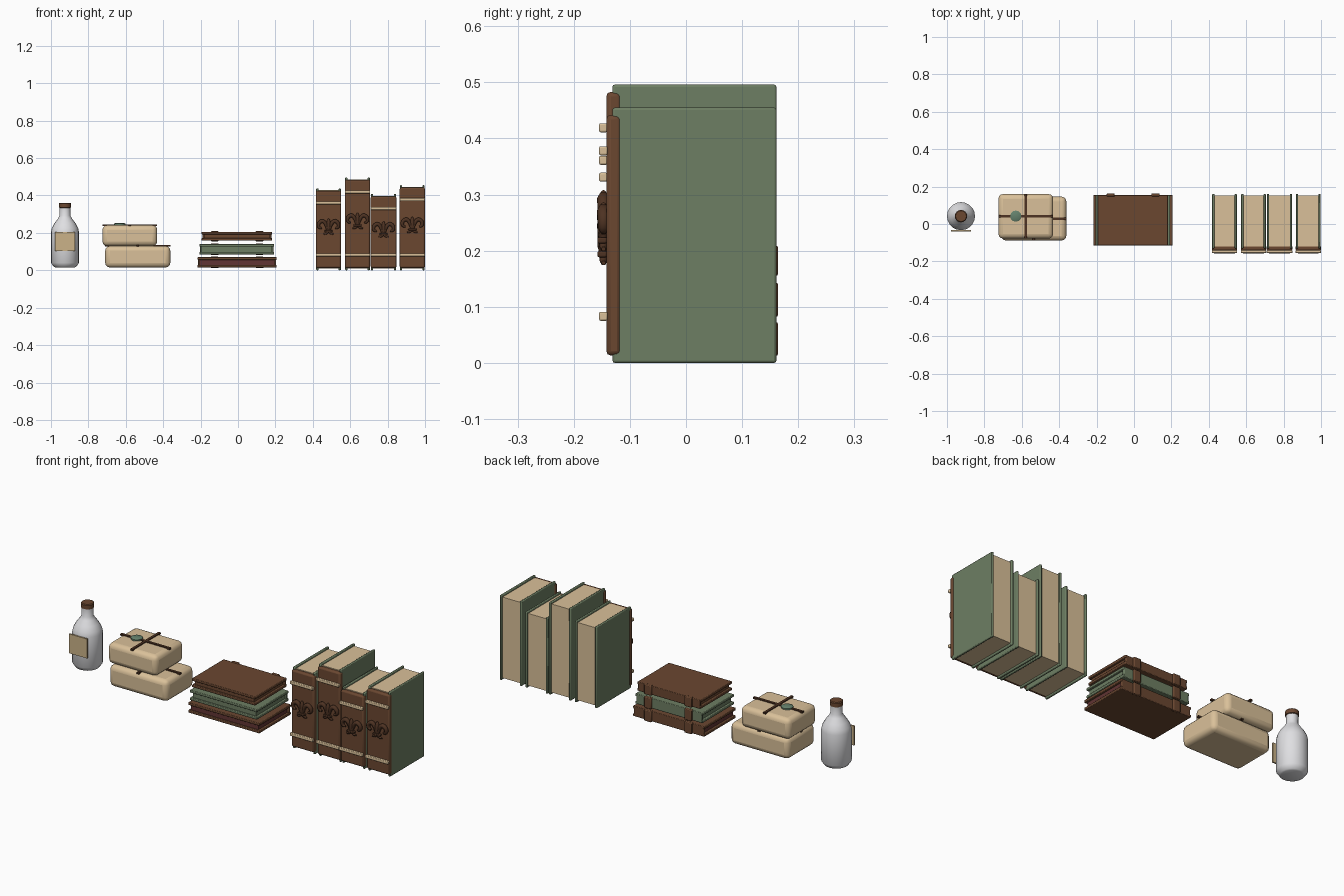
import bpy, bmesh, math
from mathutils import Vector

if "Cube" in bpy.data.objects:
    bpy.data.objects.remove(bpy.data.objects["Cube"])


def mat(name, r, g, b):
    m = bpy.data.materials.new(name)
    m.diffuse_color = (r, g, b, 1)
    m.use_nodes = True
    m.node_tree.nodes["Principled BSDF"].inputs["Base Color"].default_value = m.diffuse_color
    return m


GREEN = mat("sage green cloth", .155, .21, .125)
BROWN = mat("brown leather", .145, .063, .03)
CREAM = mat("cream paper", .70, .53, .32)
DARK = mat("dark brown", .075, .032, .016)
WHITE = mat("pale glass", .74, .74, .76)
TAN = mat("tan label", .60, .45, .25)
WINE = mat("wine red", .12, .035, .033)
SEAL = mat("seal green", .13, .22, .15)


def finish(ob, m, bevel=0, seg=2, angle=40):
    ob.data.materials.append(m)
    bpy.context.collection.objects.link(ob)
    if bevel:
        b = ob.modifiers.new("bevel", "BEVEL")
        b.width, b.segments = bevel, seg
    bpy.ops.object.select_all(action='DESELECT')
    ob.select_set(True)
    bpy.context.view_layer.objects.active = ob
    bpy.ops.object.shade_smooth_by_angle(angle=math.radians(angle))
    return ob


def box(name, x, y, z, m, bevel=0, seg=2):
    """Box from three (min, max) ranges."""
    bm = bmesh.new()
    bmesh.ops.create_cube(bm, size=1)
    for v in bm.verts:
        v.co = Vector([(r[0] + r[1]) / 2 + c * (r[1] - r[0]) for r, c in zip((x, y, z), v.co)])
    me = bpy.data.meshes.new(name)
    bm.to_mesh(me)
    bm.free()
    return finish(bpy.data.objects.new(name, me), m, bevel, seg)


def lathe(name, profile, loc, m, n=20):
    """Turn an (r, z) profile around z."""
    bm = bmesh.new()
    rings = [[bm.verts.new((r * math.cos(math.tau * i / n), r * math.sin(math.tau * i / n), z))
              for i in range(n)] for r, z in profile]
    for a, b in zip(rings, rings[1:]):
        for i in range(n):
            j = (i + 1) % n
            bm.faces.new((a[i], a[j], b[j], b[i]))
    bm.faces.new(rings[0][::-1])
    bm.faces.new(rings[-1])
    me = bpy.data.meshes.new(name)
    bm.to_mesh(me)
    bm.free()
    ob = bpy.data.objects.new(name, me)
    ob.location = loc
    return finish(ob, m)


def ball(name, loc, size, m):
    bm = bmesh.new()
    bmesh.ops.create_uvsphere(bm, u_segments=12, v_segments=8, radius=1)
    for v in bm.verts:
        v.co = Vector([l + c * s for l, c, s in zip(loc, v.co, size)])
    me = bpy.data.meshes.new(name)
    bm.to_mesh(me)
    bm.free()
    return finish(bpy.data.objects.new(name, me), m)


def tube(name, pts, radii, m):
    """Tapered smooth tube through points."""
    cu = bpy.data.curves.new(name, 'CURVE')
    cu.dimensions = '3D'
    cu.bevel_depth, cu.bevel_resolution, cu.resolution_u = 1, 1, 4
    cu.use_fill_caps = True
    s = cu.splines.new('NURBS')
    s.points.add(len(pts) - 1)
    for p, co, r in zip(s.points, pts, radii):
        p.co, p.radius = (*co, 1), r
    s.use_endpoint_u, s.order_u = True, 3
    ob = bpy.data.objects.new(name, cu)
    cu.materials.append(m)
    bpy.context.collection.objects.link(ob)


# Bottle with stopper and flat label
lathe("bottle", [(.052, .015), (.06, .019), (.075, .04), (.075, .205), (.07, .226), (.056, .252),
                 (.038, .276), (.029, .292), (.029, .334)], (-.925, .042, 0), WHITE)
lathe("bottle_stopper", [(.027, .325), (.027, .334), (.033, .336), (.033, .357), (.029, .361)],
      (-.925, .042, 0), BROWN, 16)
box("bottle_label", (-.979, -.871), (-.039, -.031), (.102, .206), TAN)


# Two wrapped parcels with string on top
def parcel(name, x, y, z):
    box(name, x, y, z, CREAM, .025, 3)
    cx, cy, w = (x[0] + x[1]) / 2, (y[0] + y[1]) / 2, .007
    top = (z[1] - .004, z[1] + .005)
    box(name + "_string_long", x, (cy - w, cy + w), top, DARK)
    box(name + "_string_cross", (cx - w, cx + w), y, top, DARK)


parcel("lower_parcel", (-.71, -.362), (-.088, .146), (.015, .13))
parcel("upper_parcel", (-.725, -.432), (-.078, .16), (.13, .241))
lathe("parcel_seal", [(.03, .242), (.03, .249), (.022, .253)], (-.632, .042, 0), SEAL, 12)


# Stack of flat books, spines to the back with two raised bands each
def flat_book(name, x, z, m, inner):
    t, y = .014, (-.115, .155)
    box(name + "_lower_board", x, y, (z[0], z[0] + t), m, .003)
    box(name + "_upper_board", x, y, (z[1] - t, z[1]), m, .003)
    box(name + "_block", (x[0] + .012, x[1] - .012), (y[0] + .01, y[1] - .008),
        (z[0] + t, z[1] - t), inner)
    box(name + "_spine", (x[0] + .004, x[1] - .004), (.14, .155), (z[0] + .003, z[1] - .003), m, .004)
    for bx in (-.125, .115):
        box(name + "_spine_band", (bx - .021, bx + .021), (.147, .164),
            (z[0] - .003, z[1] + .003), BROWN, .004)


flat_book("bottom_flat_book", (-.217, .207), (.015, .07), BROWN, WINE)
flat_book("middle_flat_book", (-.206, .193), (.085, .14), GREEN, GREEN)
flat_book("top_flat_book", (-.194, .182), (.158, .206), BROWN, BROWN)


# Standing books with leather spines, bands and a leaf ornament
def standing_book(i, x0, x1, h):
    n = f"standing_book_{i}_"
    c, t, w = (x0 + x1) / 2, .012, (x1 - x0) / 2
    for a in (x0, x1 - t):
        box(n + "board", (a, a + t), (-.131, .161), (0, h), GREEN, .004)
    box(n + "pages", (x0 + t, x1 - t), (-.12, .152), (.01, h - .01), CREAM)
    box(n + "spine", (x0 - .002, x1 + .002), (-.142, -.115), (.013, h - .013), BROWN, .008, 2)
    for z in (.083, h - .077):
        box(n + "band", (x0 - .002, x1 + .002), (-.155, -.14), (z - .008, z + .008), CREAM, .003)
    z, y = h * .525, -.147
    ball(n + "ornament_petal", (c, y, z + .008), (.012, .011, .04), DARK)
    for s in (-1, 1):
        tube(n + "ornament_leaf",
             [(c + s * dx, y, z + dz) for dx, dz in
              ((.004, -.022), (.010, .012), (.030, .038), (.055, .022), (.052, -.006), (.036, -.004))],
             (.006, .010, .012, .011, .009, .005), DARK)
        tube(n + "ornament_foot", [(c + s * .003, y, z - .022), (c + s * .010, y, z - .036),
                                   (c + s * .028, y, z - .036)], (.007, .008, .004), DARK)
    box(n + "ornament_clasp", (c - .022, c + .022), (y - .011, y + .006), (z - .026, z - .015), DARK, .003)


for i, b in enumerate([(.418, .55, .438), (.573, .705, .496), (.711, .845, .408), (.866, .998, .455)]):
    standing_book(i + 1, *b)
